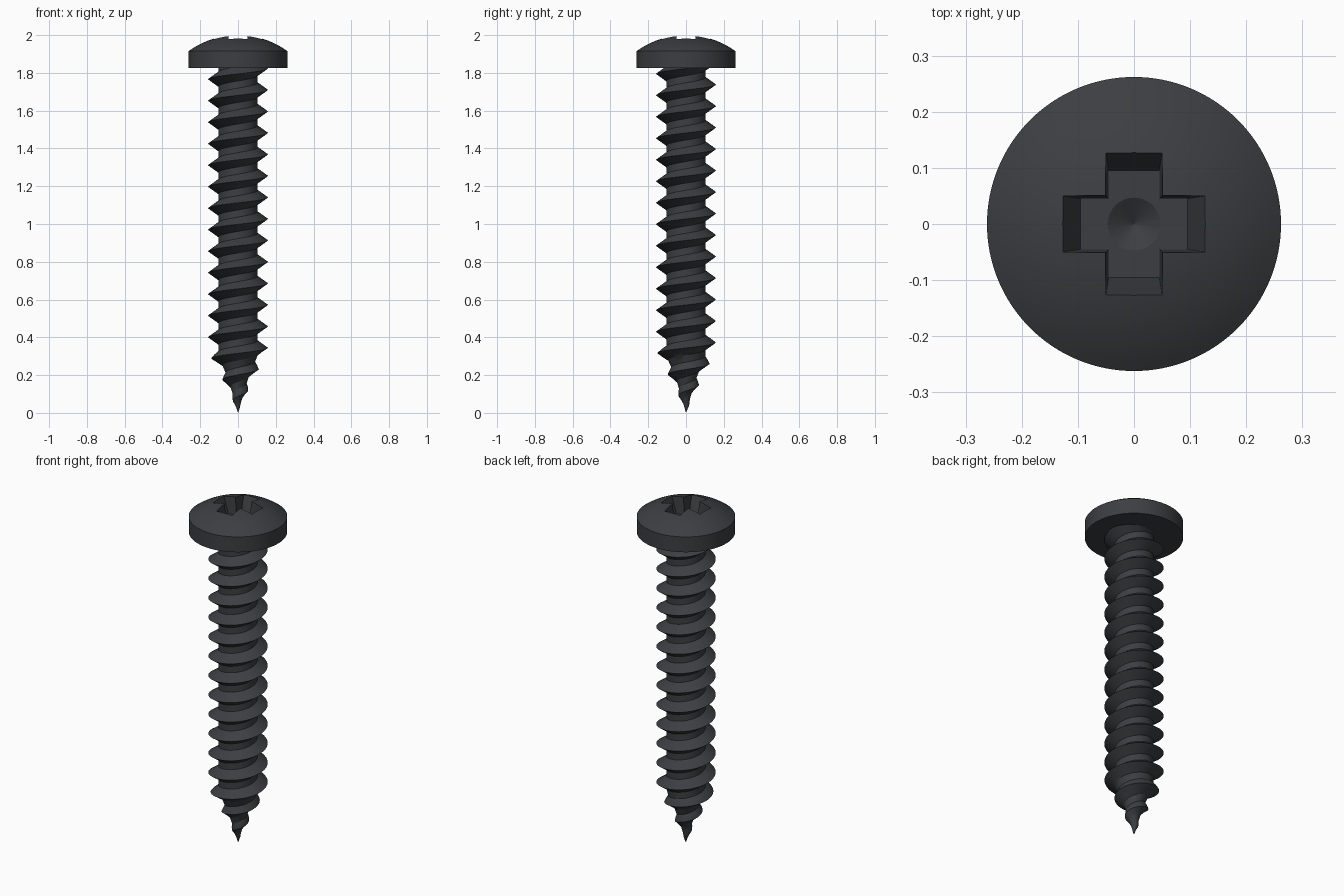
import bpy, bmesh, math

if "Cube" in bpy.data.objects:
    bpy.data.objects.remove(bpy.data.objects["Cube"])

TAU = 2 * math.pi
mat = bpy.data.materials.new("black_oxide")
mat.diffuse_color = (0.045, 0.048, 0.053, 1)
mat.use_nodes = True
mat.node_tree.nodes["Principled BSDF"].inputs["Base Color"].default_value = mat.diffuse_color


def finish(name, bm, smooth=None):
    bmesh.ops.remove_doubles(bm, verts=bm.verts, dist=1e-5)
    bmesh.ops.recalc_face_normals(bm, faces=bm.faces)
    mesh = bpy.data.meshes.new(name)
    bm.to_mesh(mesh)
    bm.free()
    ob = bpy.data.objects.new(name, mesh)
    bpy.context.collection.objects.link(ob)
    mesh.materials.append(mat)
    if smooth:
        bpy.ops.object.select_all(action='DESELECT')
        ob.select_set(True)
        bpy.context.view_layer.objects.active = ob
        bpy.ops.object.shade_smooth_by_angle(angle=math.radians(smooth))
    return ob


def lathe(profile, steps):
    bm = bmesh.new()
    vs = [bm.verts.new((r, 0, z)) for r, z in profile]
    es = [bm.edges.new(p) for p in zip(vs, vs[1:])]
    bmesh.ops.spin(bm, geom=vs + es, cent=(0, 0, 0), axis=(0, 0, 1),
                   angle=TAU, steps=steps, use_merge=False)
    return bm


def interp(table, z):
    if z <= table[0][0]:
        return table[0][1]
    for (z0, r0), (z1, r1) in zip(table, table[1:]):
        if z <= z1:
            return r0 + (r1 - r0) * (z - z0) / (z1 - z0)
    return table[-1][1]


# Pan head: short cylinder topped by a spherical cap
R, RIM, TOP = 0.262, 1.915, 2.0
h = TOP - RIM
ball = (R * R + h * h) / (2 * h)
a_max = math.asin(R / ball)
cap = [(ball * math.sin(a_max * i / 12), TOP - ball + ball * math.cos(a_max * i / 12))
       for i in range(12, 0, -1)]
head = finish("head", lathe([(0, 1.825), (R, 1.825)] + cap + [(0, TOP)], 128), 20)

# Cross recess: tapered plus-shaped cutter and a conical dimple
FLOOR = 1.89


def plus(length, width):
    pts = []
    for k in range(4):
        c, s = round(math.cos(k * TAU / 4)), round(math.sin(k * TAU / 4))
        for x, y in ((length, -width), (length, width), (width, width)):
            pts.append((x * c - y * s, x * s + y * c))
    return pts


bm = bmesh.new()
low = [bm.verts.new((x, y, FLOOR)) for x, y in plus(0.095, 0.045)]
high = [bm.verts.new((x, y, 2.05)) for x, y in plus(0.151, 0.054)]
bm.faces.new(low[::-1])
bm.faces.new(high)
for i in range(12):
    j = (i + 1) % 12
    bm.faces.new((low[i], low[j], high[j], high[i]))
cross = finish("recess_cutter", bm)
dimple = finish("dimple_cutter", lathe(
    [(0, FLOOR - 0.03), (0.047, FLOOR), (0.047, FLOOR + 0.02), (0, FLOOR + 0.02)], 32))
for cutter in (cross, dimple):
    mod = head.modifiers.new(cutter.name, 'BOOLEAN')
    mod.operation = 'DIFFERENCE'
    mod.solver = 'EXACT'
    mod.object = cutter
    cutter.hide_render = True
    cutter.hide_viewport = True

# Threaded shank: one helical surface, core and crest both tapering to the tip
PITCH, SEG = 0.1138, 64
core = [(0.0, 0.0), (0.04, 0.012), (0.1, 0.028), (0.2, 0.06), (0.3, 0.104)]
crest = [(0.0, 0.0), (0.06, 0.026), (0.12, 0.055), (0.178, 0.085),
         (0.235, 0.112), (0.291, 0.143), (0.335, 0.158)]
tooth = [(-0.038, 0), (-0.019, 0.5), (0, 1), (0.019, 0.5), (0.038, 0), (PITCH - 0.038, 0)]
start = 1.7097 - 17 * PITCH

bm = bmesh.new()
prev = None
for i in range(19 * SEG + 1):
    a = TAU * (i % SEG) / SEG
    row = []
    for dz, t in tooth:
        z = min(max(start + PITCH * i / SEG + dz, 0.0), 1.84)
        r = interp(core, z) * (1 - t) + interp(crest, z) * t
        row.append(bm.verts.new((r * math.cos(a), r * math.sin(a), z)))
    if prev:
        for k in range(len(tooth) - 1):
            quad = (prev[k], row[k], row[k + 1], prev[k + 1])
            if max(v.co.z for v in quad) > 0 and min(v.co.z for v in quad) < 1.84:
                bm.faces.new(quad)
    prev = row
bmesh.ops.delete(bm, geom=[v for v in bm.verts if not v.link_faces], context='VERTS')
finish("threaded_shank", bm, 30)
